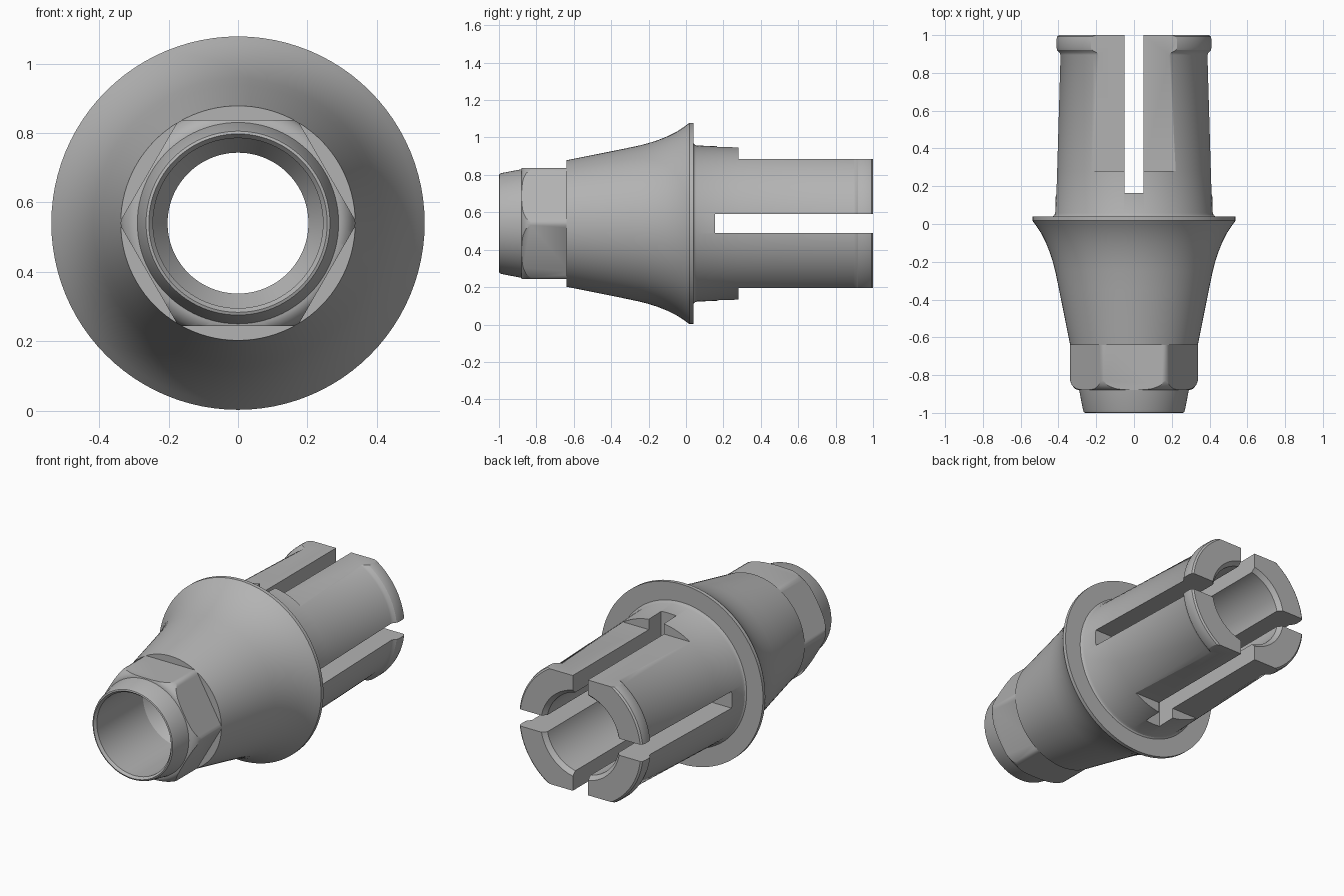
import bpy
import bmesh
from math import cos, sin, pi, radians
from mathutils import Matrix

AXIS_Z = 0.54
STEPS = 96

if "Cube" in bpy.data.objects:
    bpy.data.objects.remove(bpy.data.objects["Cube"], do_unlink=True)

metal = bpy.data.materials.new("grey metal")
metal.use_nodes = True
GREY = (0.45, 0.45, 0.45, 1)
metal.diffuse_color = GREY
metal.node_tree.nodes["Principled BSDF"].inputs["Base Color"].default_value = GREY


def finish(name, bm):
    bmesh.ops.recalc_face_normals(bm, faces=bm.faces)
    mesh = bpy.data.meshes.new(name)
    bm.to_mesh(mesh)
    bm.free()
    mesh.materials.append(metal)
    obj = bpy.data.objects.new(name, mesh)
    bpy.context.collection.objects.link(obj)
    return obj


def lathe(name, profile):
    """Revolve a closed (y, radius) outline about the long axis."""
    bm = bmesh.new()
    rings = []
    for i in range(STEPS):
        a = 2 * pi * i / STEPS
        rings.append([bm.verts.new((r * cos(a), y, AXIS_Z + r * sin(a)))
                      for y, r in profile])
    n = len(profile)
    for i in range(STEPS):
        here, there = rings[i], rings[(i + 1) % STEPS]
        for j in range(n):
            k = (j + 1) % n
            bm.faces.new((here[j], here[k], there[k], there[j]))
    return finish(name, bm)


def block(name, x, y, z, turn=0):
    """Box from ranges; x and z are relative to the axis, turned about it."""
    bm = bmesh.new()
    bmesh.ops.create_cube(bm, size=1)
    size = [b - a for a, b in (x, y, z)]
    mid = [(a + b) / 2 for a, b in (x, y, z)]
    place = (Matrix.Translation((0, 0, AXIS_Z)) @ Matrix.Rotation(turn, 4, 'Y')
             @ Matrix.Translation(mid) @ Matrix.Diagonal((*size, 1)))
    bmesh.ops.transform(bm, matrix=place, verts=bm.verts)
    return finish(name, bm)


def cut(target, cutter):
    bpy.context.view_layer.objects.active = target
    mod = target.modifiers.new("cut", 'BOOLEAN')
    mod.operation = 'DIFFERENCE'
    mod.solver = 'EXACT'
    mod.object = cutter
    bpy.ops.object.modifier_apply(modifier=mod.name)
    bpy.data.objects.remove(cutter, do_unlink=True)


# Tapered nose with a rounded lip
nose = lathe("nose", [
    (-0.985, 0.245), (-1.0, 0.257), (-0.997, 0.265), (-0.985, 0.27),
    (-0.87, 0.292), (-0.87, 0.245)])

# Hexagonal drive section, chamfered at its front corners
hexagon = lathe("hex_drive", [
    (-0.88, 0.245), (-0.88, 0.295), (-0.872, 0.312), (-0.855, 0.328),
    (-0.83, 0.338), (-0.64, 0.338), (-0.64, 0.245)])
for i in range(6):
    cut(hexagon, block("hex_cutter", (-0.4, 0.4), (-0.95, -0.6),
                       (0.297, 0.6), i * pi / 3))

# Flared collar with a thin rim and the conical seat inside
collar = lathe("collar", [
    (-0.64, 0.245), (-0.64, 0.338), (-0.5, 0.366), (-0.35, 0.396),
    (-0.25, 0.417), (-0.2, 0.43), (-0.15, 0.446), (-0.1, 0.466),
    (-0.05, 0.491), (-0.01, 0.517), (0.018, 0.538), (0.04, 0.538),
    (0.04, 0.24), (-0.3, 0.24), (-0.32, 0.203), (-0.48, 0.203),
    (-0.55, 0.245)])

# Split sleeve with a rounded bead at its open end
sleeve = lathe("sleeve", [
    (0.04, 0.24), (0.04, 0.43), (0.046, 0.422), (0.058, 0.417),
    (0.28, 0.41), (0.895, 0.392), (0.908, 0.398), (0.92, 0.41),
    (0.935, 0.414), (0.975, 0.414), (0.992, 0.41), (1.0, 0.4),
    (1.0, 0.262), (0.975, 0.24)])
for turn in (0, pi):
    cut(sleeve, block("flat_cutter", (-0.5, 0.5), (0.28, 1.1), (0.345, 0.6), turn))
for turn, start in ((0, 0.165), (pi / 2, 0.155)):
    cut(sleeve, block("slot_cutter", (-0.05, 0.05), (start, 1.1), (-0.6, 0.6), turn))

# Smooth round surfaces, crisp machined edges
bpy.ops.object.select_all(action='DESELECT')
for part in (nose, hexagon, collar, sleeve):
    part.select_set(True)
bpy.context.view_layer.objects.active = sleeve
bpy.ops.object.shade_smooth_by_angle(angle=radians(30))
